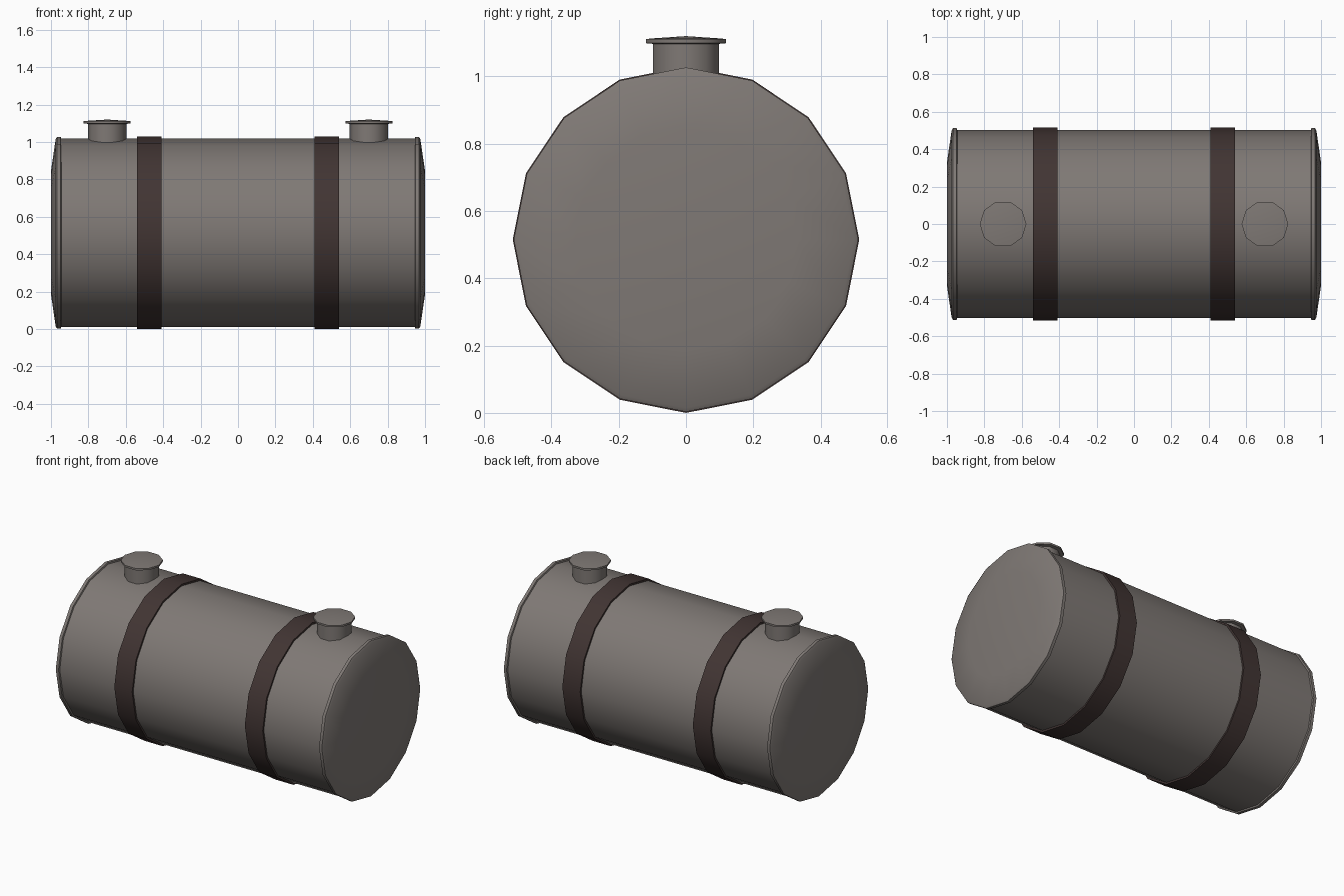
import bpy, math
from mathutils import Matrix, Vector

if "Cube" in bpy.data.objects:
    bpy.data.objects.remove(bpy.data.objects["Cube"])

CZ = 0.515  # height of the tank axis


def material(name, colour):
    m = bpy.data.materials.new(name)
    m.diffuse_color = (*colour, 1)
    m.use_nodes = True
    m.node_tree.nodes["Principled BSDF"].inputs["Base Color"].default_value = m.diffuse_color
    return m


steel = material("grey_steel", (0.213, 0.191, 0.178))
strap = material("dark_brown_strap", (0.053, 0.035, 0.033))


def lathe(name, profile, sides, mat, along_x, loc):
    """Spin (radius, height) points; radius 0 makes a pole."""
    verts, faces, rings = [], [], []
    for r, h in profile:
        n = 1 if r == 0 else sides
        rings.append(range(len(verts), len(verts) + n))
        for i in range(n):
            a = 2 * math.pi * i / sides
            verts.append((r * math.cos(a), r * math.sin(a), h))
    for a, b in zip(rings, rings[1:]):
        for i in range(sides):
            j = (i + 1) % sides
            if len(a) == 1:
                faces.append((a[0], b[j], b[i]))
            elif len(b) == 1:
                faces.append((a[i], a[j], b[0]))
            else:
                faces.append((a[i], a[j], b[j], b[i]))
    me = bpy.data.meshes.new(name)
    me.from_pydata(verts, [], faces)
    if along_x:
        me.transform(Matrix.Rotation(math.pi / 2, 4, 'Y'))
    me.transform(Matrix.Translation(Vector(loc)))
    me.materials.append(mat)
    ob = bpy.data.objects.new(name, me)
    bpy.context.collection.objects.link(ob)
    bpy.ops.object.select_all(action='DESELECT')
    ob.select_set(True)
    bpy.context.view_layer.objects.active = ob
    bpy.ops.object.shade_smooth_by_angle(angle=math.radians(40))
    return ob


# tank body with raised end rims and shallow domed ends
half = [(0.503, 0.945), (0.512, 0.948), (0.512, 0.968), (0.5, 0.975),
        (0.33, 1.0), (0, 1.0)]
profile = [(r, -x) for r, x in reversed(half)] + half
lathe("tank_body", profile, 16, steel, True, (0, 0, CZ))

for side, s in (("left", -1), ("right", 1)):
    # strap around the tank
    w = 0.065
    lathe(side + "_strap", [(0.49, -w), (0.515, -w), (0.515, w), (0.49, w)],
          16, strap, True, (s * 0.475, 0, CZ))
    # filler neck with flanged cap
    lathe(side + "_filler", [(0, 0.96), (0.103, 0.96), (0.103, 1.097), (0.125, 1.099),
                             (0.125, 1.111), (0.109, 1.113), (0, 1.12)],
          10, steel, False, (s * 0.7, 0, 0))
